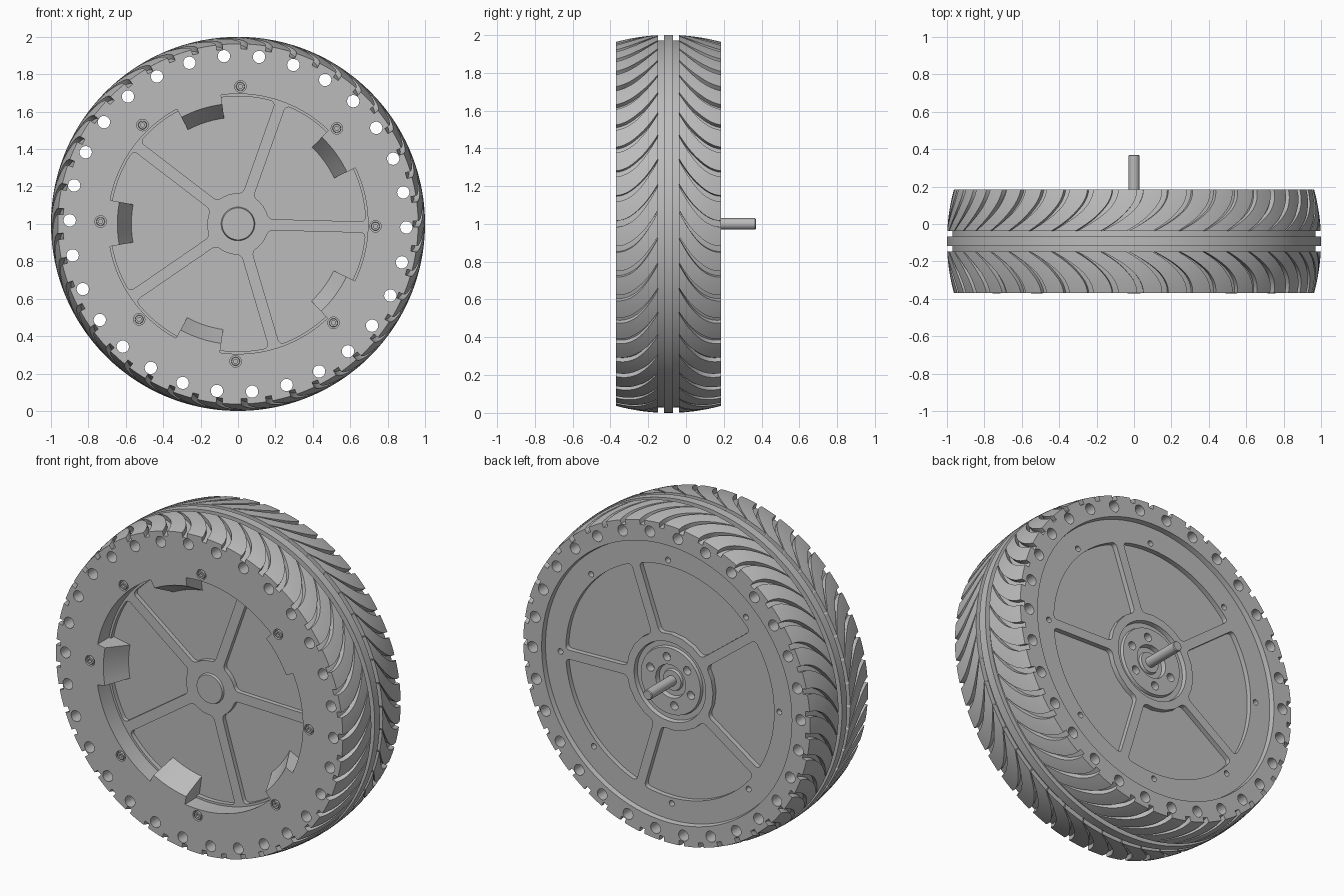
import bpy, bmesh, math
from math import sin, cos, radians, pi

old = bpy.data.objects.get("Cube")
if old:
    bpy.data.objects.remove(old, do_unlink=True)

grey = bpy.data.materials.new("plain_grey")
grey.use_nodes = True
grey.diffuse_color = (0.5, 0.5, 0.5, 1)
grey.node_tree.nodes["Principled BSDF"].inputs["Base Color"].default_value = (0.5, 0.5, 0.5, 1)

MID = -0.0925        # middle plane of the tyre
HALF = 0.2775        # half of the tyre width
FRONT, BACK = MID - HALF, MID + HALF
SPOKES = [radians(-1.5 + 72 * k) for k in range(5)]
SCREWS = [radians(-1 + 45 * k) for k in range(8)]


def polar(r, a, y):
    return (r * cos(a), y, r * sin(a))


def finish(name, bm, angle=30):
    bmesh.ops.recalc_face_normals(bm, faces=bm.faces)
    mesh = bpy.data.meshes.new(name)
    bm.to_mesh(mesh)
    bm.free()
    obj = bpy.data.objects.new(name, mesh)
    bpy.context.collection.objects.link(obj)
    obj.location.z = 1
    mesh.materials.append(grey)
    smooth(obj, angle)
    return obj


def smooth(obj, angle=30):
    bpy.ops.object.select_all(action='DESELECT')
    obj.select_set(True)
    bpy.context.view_layer.objects.active = obj
    bpy.ops.object.shade_smooth_by_angle(angle=radians(angle))


def lathe(bm, profile, steps, closed=False):
    """Turn a (radius, y) profile around the axle line."""
    verts = [bm.verts.new((r, y, 0)) for r, y in profile]
    edges = [bm.edges.new(p) for p in zip(verts, verts[1:])]
    if closed:
        edges.append(bm.edges.new((verts[-1], verts[0])))
    bmesh.ops.spin(bm, geom=verts + edges, cent=(0, 0, 0), axis=(0, 1, 0),
                   angle=2 * pi, steps=steps)
    bmesh.ops.remove_doubles(bm, verts=bm.verts, dist=0.0001)


def prism(bm, points, y0, y1, corners=(), radius=0.0):
    """Extrude a flat outline of (radius, angle) points along y."""
    verts = [bm.verts.new(polar(r, a, y0)) for r, a in points]
    face = bm.faces.new(verts)
    if corners:
        out = bmesh.ops.bevel(bm, geom=[verts[i] for i in corners], offset=radius,
                              segments=4, profile=0.5, affect='VERTICES')
        face = next(f for f in (list(verts[3].link_faces) if verts[3].is_valid else out['faces']))
    ext = bmesh.ops.extrude_face_region(bm, geom=[face], use_keep_orig=True)
    moved = [v for v in ext['geom'] if isinstance(v, bmesh.types.BMVert)]
    bmesh.ops.translate(bm, verts=moved, vec=(0, y1 - y0, 0))


def rod(bm, r, a, size, y0, y1, sides=20):
    """Round cutter parallel to the axle."""
    cx, _, cz = polar(r, a, 0)
    ring = []
    for i in range(sides):
        x, _, z = polar(size, 2 * pi * i / sides, 0)
        ring.append((math.hypot(cx + x, cz + z), math.atan2(cz + z, cx + x)))
    prism(bm, ring, y0, y1)


def panel(bm, a, inner, outer, half, y0, y1):
    """Rounded pocket between two neighbouring spokes."""
    def arc(r, n):
        lo = a + math.asin(half / r)
        hi = a + radians(72) - math.asin(half / r)
        return [(r, lo + (hi - lo) * i / n) for i in range(n + 1)]
    out, inn = arc(outer, 20), arc(inner, 4)
    n = len(out)
    prism(bm, out + inn[::-1], y0, y1, (0, n - 1, n, n + len(inn) - 1), 0.025)


def crown(u):
    return 1 - 0.037 * (abs(u) / HALF) ** 2


# Wheel body: tyre carcass, centre rib, rim and both recessed discs in one turned solid
DEPTH = 0.028
front_half = [-HALF + (HALF - 0.025) * i / 8 for i in range(9)]
carcass = [(crown(u) - DEPTH, MID + u) for u in front_half]
carcass += [(1, MID - 0.025), (1, MID + 0.025)]
carcass += [(crown(u) - DEPTH, MID - u) for u in front_half[::-1]]
profile = [(0, -0.275), (0.085, -0.275), (0.09, -0.262), (0.695, -0.262), (0.695, FRONT)]
profile += carcass
profile += [(0.84, BACK), (0.835, 0.155), (0.24, 0.155), (0.235, 0.13), (0.205, 0.13),
            (0.2, 0.148), (0.1, 0.148), (0.095, 0.12), (0.065, 0.12), (0.06, 0.135),
            (0, 0.135)]
bm = bmesh.new()
lathe(bm, profile, 180)
body = finish("wheel_body", bm)

# Cutters: lightening holes, screw seats, spoke pockets and hub holes
bm = bmesh.new()
for k in range(30):
    rod(bm, 0.9, radians(-1.2 + 12 * k), 0.033, FRONT - 0.1, BACK + 0.1)
for a in SCREWS:
    rod(bm, 0.735, a, 0.031, FRONT - 0.05, FRONT + 0.02)
    rod(bm, 0.735, a, 0.017, 0.12, 0.2)
for a in SPOKES:
    panel(bm, a, 0.165, 0.682, 0.03, -0.3, -0.235)
    panel(bm, a, 0.29, 0.70, 0.028, 0.125, 0.2)
for k in range(6):
    rod(bm, 0.145, radians(20 + 60 * k), 0.025, 0.1, 0.2)
cutter = finish("body_cutter", bm)
cutter.hide_render = True

mod = body.modifiers.new("cut", 'BOOLEAN')
mod.operation = 'DIFFERENCE'
mod.solver = 'EXACT'
mod.object = cutter
bpy.context.view_layer.update()
bpy.context.view_layer.objects.active = body
bpy.ops.object.modifier_apply(modifier="cut")
bpy.data.objects.remove(cutter, do_unlink=True)
smooth(body)

# Tread blocks: swept ribs separated by curved tapering grooves, mirrored about the rib
COUNT, ROWS, COLS = 45, 12, 4
PITCH = 2 * pi / COUNT
for side, name in ((-1, "front_tread"), (1, "back_tread")):
    bm = bmesh.new()
    for k in range(COUNT):
        top, low = [], []
        for i in range(ROWS + 1):
            t = i / ROWS
            u = 0.055 + (HALF - 0.055) * t
            sweep = 0.21 * (1 - t) ** 2
            gap = 0.005 + 0.012 * min(1, 2 * t)
            span = PITCH - 2 * gap
            angles = [k * PITCH + sweep + gap + span * j / COLS for j in range(COLS + 1)]
            y = MID + side * u
            top.append([bm.verts.new(polar(crown(u), a, y)) for a in angles])
            low.append([bm.verts.new(polar(crown(u) - DEPTH - 0.003, a, y)) for a in angles])
        for i in range(ROWS):
            for j in range(COLS):
                bm.faces.new((top[i][j], top[i + 1][j], top[i + 1][j + 1], top[i][j + 1]))
                bm.faces.new((low[i][j], low[i][j + 1], low[i + 1][j + 1], low[i + 1][j]))
            for j in (0, COLS):
                bm.faces.new((top[i][j], low[i][j], low[i + 1][j], top[i + 1][j]))
        for i in (0, ROWS):
            for j in range(COLS):
                bm.faces.new((top[i][j], top[i][j + 1], low[i][j + 1], low[i][j]))
    finish(name, bm)

# Sloped lugs inside the front opening
bm = bmesh.new()
section = [(0.70, FRONT), (0.645, FRONT), (0.57, -0.235), (0.70, -0.235)]
for k in range(5):
    start = radians(97.5 + 72 * k)
    rings = [[bm.verts.new(polar(r, start + radians(20.5) * i / 8, y)) for r, y in section]
             for i in range(9)]
    for a, b in zip(rings, rings[1:]):
        for j in range(4):
            n = (j + 1) % 4
            bm.faces.new((a[j], a[n], b[n], b[j]))
    bm.faces.new(rings[0])
    bm.faces.new(rings[-1])
finish("front_lugs", bm)

# Socket screws around the front opening
for k, a in enumerate(SCREWS):
    bm = bmesh.new()
    lathe(bm, [(0, FRONT + 0.014), (0.011, FRONT + 0.014), (0.011, FRONT - 0.001),
               (0.021, FRONT - 0.001), (0.023, FRONT + 0.002), (0.023, FRONT + 0.03)], 18)
    bmesh.ops.translate(bm, verts=bm.verts, vec=polar(0.735, a, 0))
    finish(f"screw_{k + 1}", bm)

# Axle with a small chamfer at its end
bm = bmesh.new()
lathe(bm, [(0, 0.1), (0.03, 0.1), (0.03, 0.365), (0.026, 0.37), (0, 0.37)], 32)
finish("axle", bm)
